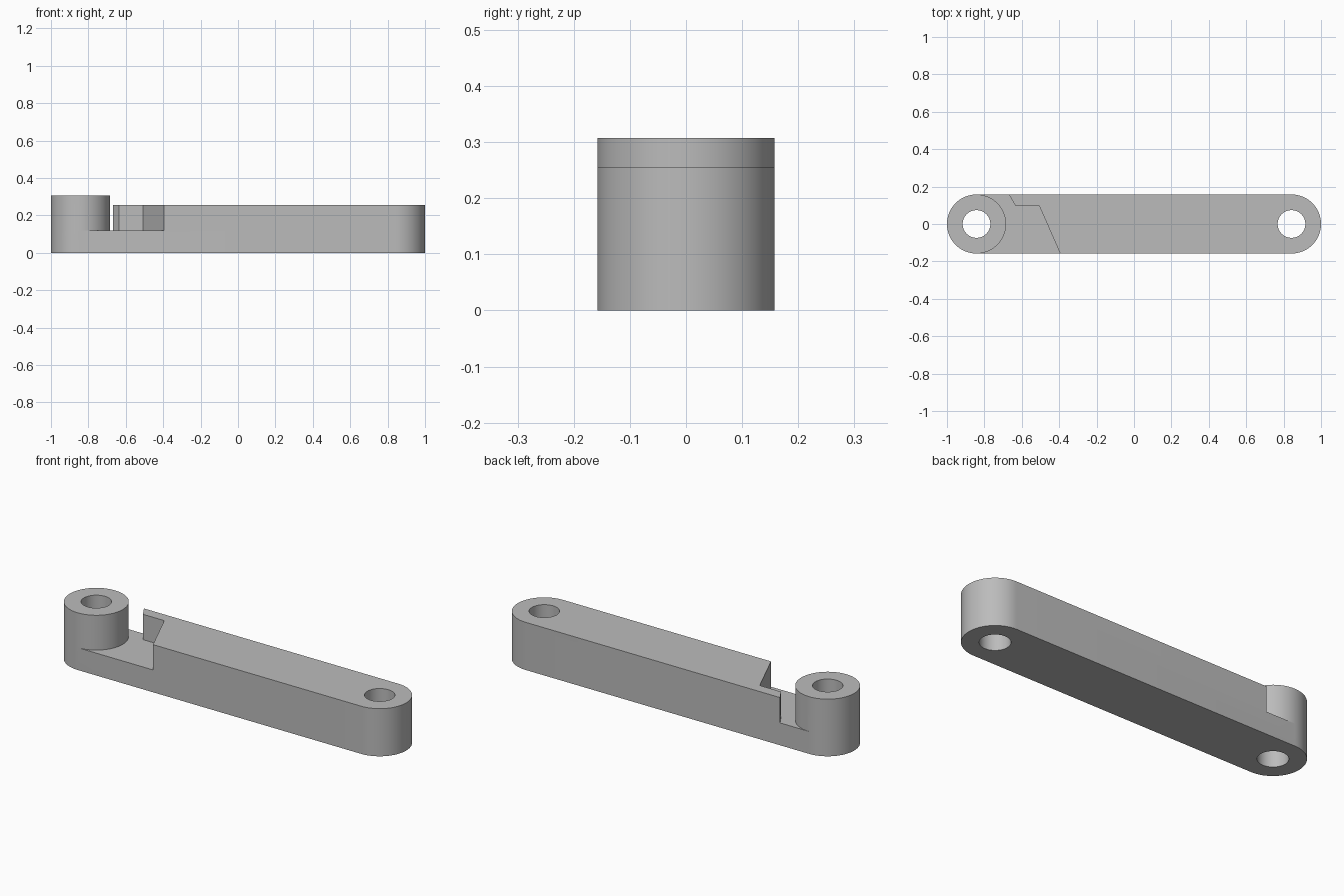
import bpy
import bmesh
from math import cos, sin, pi, radians

cube = bpy.data.objects.get("Cube")
if cube:
    bpy.data.objects.remove(cube)

R = 0.158            # outer radius of both ends
HOLE = 0.074         # pin hole radius
END = 1 - R          # distance from middle to each pin axis
BAR_TOP, FLOOR, BOSS_TOP = 0.256, 0.12, 0.307
SEG = 64

grey = bpy.data.materials.new("plain grey")
grey.use_nodes = True
grey.diffuse_color = (0.5, 0.5, 0.5, 1)
grey.node_tree.nodes["Principled BSDF"].inputs["Base Color"].default_value = (0.5, 0.5, 0.5, 1)


def arc(cx, r, start, turn, steps):
    return [(cx + r * cos(start + turn * i / steps), r * sin(start + turn * i / steps))
            for i in range(steps + 1)]


def prism(name, outline, z0, z1):
    """Extrude a counter-clockwise outline from z0 up to z1."""
    bm = bmesh.new()
    base = bm.faces.new([bm.verts.new((x, y, z0)) for x, y in outline])
    top = bmesh.ops.extrude_face_region(bm, geom=[base])["geom"]
    bmesh.ops.translate(bm, vec=(0, 0, z1 - z0),
                        verts=[g for g in top if isinstance(g, bmesh.types.BMVert)])
    bmesh.ops.recalc_face_normals(bm, faces=bm.faces)
    mesh = bpy.data.meshes.new(name)
    bm.to_mesh(mesh)
    bm.free()
    mesh.materials.append(grey)
    obj = bpy.data.objects.new(name, mesh)
    bpy.context.collection.objects.link(obj)
    return obj


def combine(target, tool, operation):
    mod = target.modifiers.new(tool.name, "BOOLEAN")
    mod.object, mod.operation, mod.solver = tool, operation, "EXACT"
    bpy.context.view_layer.objects.active = target
    bpy.ops.object.modifier_apply(modifier=mod.name)
    bpy.data.objects.remove(tool)


# Round-ended bar
half = SEG // 2
bar = prism("link_arm", arc(END, R, -pi / 2, pi, half) + arc(-END, R, pi / 2, pi, half), 0, BAR_TOP)

# Angled relief beside the boss, open at the front, back and top
notch = prism("relief_cutter", [(-1.2, -0.248), (-0.355, -0.248), (-0.508, 0.1), (-0.635, 0.1),
                                (-0.73, 0.26), (-1.2, 0.26)], FLOOR, 0.5)
combine(bar, notch, "DIFFERENCE")

# Raised boss on the relieved end
boss = prism("boss", arc(-END, R, pi / 2, 2 * pi, SEG)[:-1], 0, BOSS_TOP)
combine(bar, boss, "UNION")

# Pin holes through both ends
for side in (-1, 1):
    pin = prism("hole_cutter", arc(side * END, HOLE, 0, 2 * pi, SEG)[:-1], -0.1, 0.5)
    combine(bar, pin, "DIFFERENCE")

bpy.ops.object.select_all(action="DESELECT")
bar.select_set(True)
bpy.context.view_layer.objects.active = bar
bpy.ops.object.shade_smooth_by_angle(angle=radians(30))
